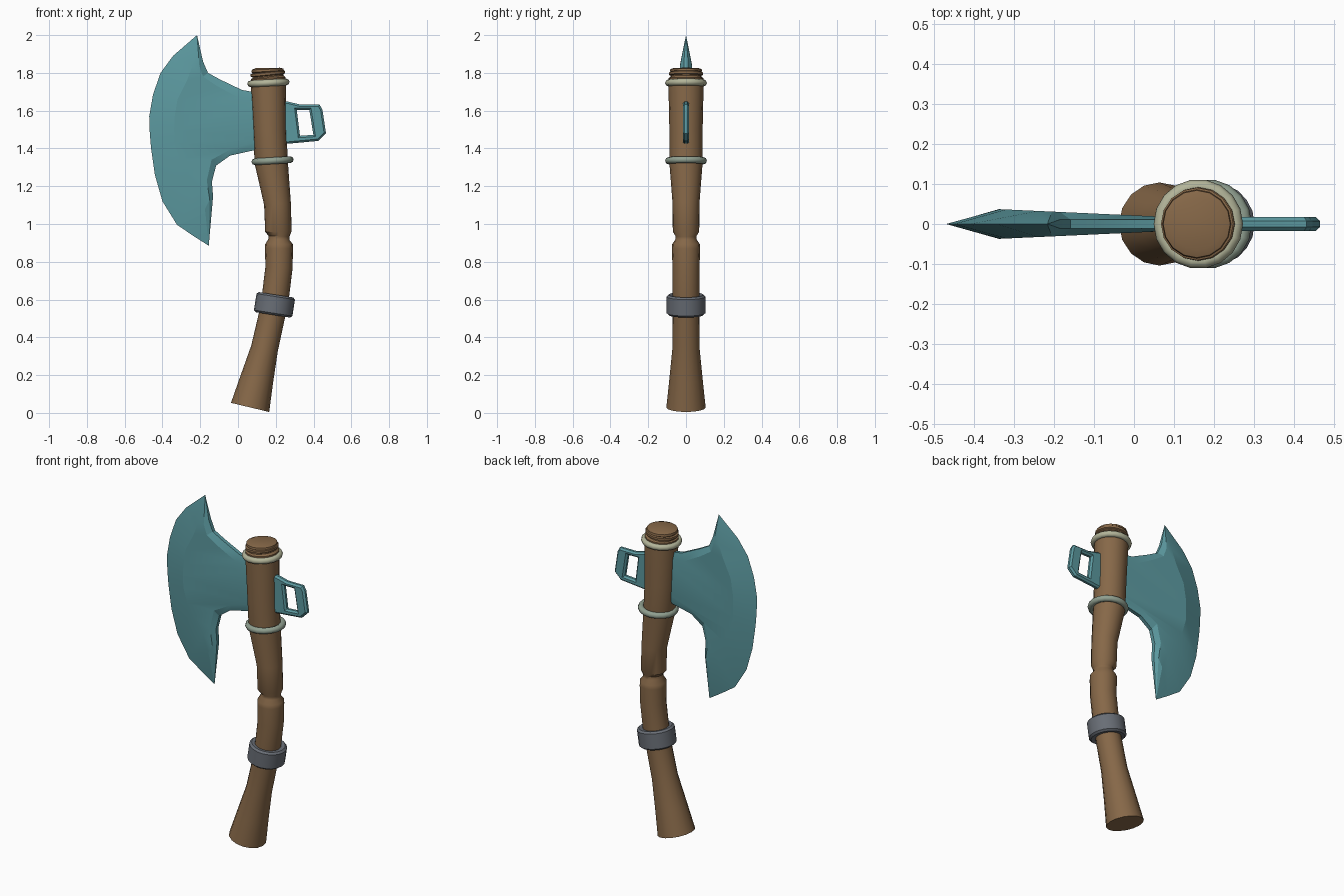
import bpy, bmesh, math

if "Cube" in bpy.data.objects:
    bpy.data.objects.remove(bpy.data.objects["Cube"])


def material(name, rgb):
    m = bpy.data.materials.new(name)
    m.diffuse_color = (*rgb, 1)
    m.use_nodes = True
    m.node_tree.nodes["Principled BSDF"].inputs["Base Color"].default_value = m.diffuse_color
    return m


WOOD = material("brown_wood", (0.24, 0.138, 0.065))
TEAL = material("teal_metal", (0.105, 0.315, 0.345))
CREAM = material("cream_cord", (0.45, 0.46, 0.32))
SAGE = material("sage_cord", (0.28, 0.35, 0.28))
IRON = material("grey_iron", (0.14, 0.155, 0.18))


def finish(ob, mat, angle):
    ob.data.materials.clear()
    ob.data.materials.append(mat)
    bpy.ops.object.select_all(action='DESELECT')
    bpy.context.view_layer.objects.active = ob
    ob.select_set(True)
    bpy.ops.object.shade_smooth_by_angle(angle=math.radians(angle))


def add_mesh(name, bm, mat, angle=35):
    bmesh.ops.recalc_face_normals(bm, faces=bm.faces)
    me = bpy.data.meshes.new(name)
    bm.to_mesh(me)
    bm.free()
    ob = bpy.data.objects.new(name, me)
    bpy.context.collection.objects.link(ob)
    finish(ob, mat, angle)
    return ob


def tube(name, stations, mat, sides=16, angle=35):
    """Skin circles given as (x, z, radius, tilt) and cap both ends."""
    bm = bmesh.new()
    loops = []
    for x, z, r, t in stations:
        loop = []
        for i in range(sides):
            a = 2 * math.pi * i / sides
            u = r * math.cos(a)
            loop.append(bm.verts.new((x + u * math.cos(t), r * math.sin(a), z - u * math.sin(t))))
        loops.append(loop)
    for lo, hi in zip(loops, loops[1:]):
        for i in range(sides):
            j = (i + 1) % sides
            bm.faces.new((lo[i], lo[j], hi[j], hi[i]))
    bm.faces.new(loops[0])
    bm.faces.new(loops[-1])
    return add_mesh(name, bm, mat, angle)


# Curved wooden handle with a notch in the middle and a cracked top
tube("handle", [
    (0.064, 0.029, 0.104, 0.235), (0.10, 0.18, 0.088, 0.23), (0.14, 0.34, 0.072, 0.21),
    (0.185, 0.54, 0.070, 0.18), (0.200, 0.63, 0.072, 0.14), (0.217, 0.77, 0.072, 0.06),
    (0.217, 0.87, 0.074, 0.0), (0.217, 0.893, 0.073, 0.0), (0.217, 0.918, 0.056, 0.05),
    (0.217, 0.935, 0.055, 0.05), (0.214, 0.960, 0.070, -0.04), (0.209, 1.107, 0.071, -0.08),
    (0.176, 1.325, 0.088, -0.07), (0.168, 1.50, 0.088, -0.05), (0.161, 1.727, 0.093, -0.05),
    (0.160, 1.772, 0.092, -0.05), (0.159, 1.779, 0.082, -0.1), (0.159, 1.785, 0.082, -0.1),
    (0.158, 1.789, 0.091, -0.1), (0.158, 1.802, 0.091, -0.1), (0.158, 1.805, 0.081, -0.1),
    (0.157, 1.808, 0.086, -0.06), (0.157, 1.819, 0.084, -0.04), (0.157, 1.826, 0.065, -0.02),
], WOOD)

# Iron band around the grip
bx, bz, bt = 0.193, 0.572, 0.155
tube("grip_band", [(bx + h * math.sin(bt), bz + h * math.cos(bt), r, bt)
                   for h, r in ((-0.05, 0.07), (-0.054, 0.092), (-0.044, 0.103),
                                (0.044, 0.103), (0.054, 0.092), (0.05, 0.07))], IRON, 20)

# Cord rings above and below the blade
for name, x, z, tilt, mat in (("upper_ring", 0.161, 1.747, -0.05, CREAM),
                              ("lower_ring", 0.183, 1.335, -0.06, SAGE)):
    bpy.ops.mesh.primitive_torus_add(major_radius=0.094, minor_radius=0.018, major_segments=18,
                                     minor_segments=8, location=(x, 0, z), rotation=(0, tilt, 0))
    ring = bpy.context.object
    ring.name = name
    finish(ring, mat, 60)

# Blade: cutting edge, thick ridge, inset line and rim, all from top tip to bottom tip
TOP, LOW = (-0.217, 2.0), (-0.155, 0.885)
edge = [TOP, (-.344, 1.89), (-.41, 1.80), (-.45, 1.685), (-.47, 1.57), (-.467, 1.48),
        (-.46, 1.40), (-.44, 1.26), (-.40, 1.12), (-.323, .996), (-.238, .938), LOW]
ridge = [TOP, (-.24, 1.84), (-.27, 1.76), (-.32, 1.66), (-.335, 1.57), (-.338, 1.50),
         (-.335, 1.43), (-.31, 1.34), (-.27, 1.27), (-.21, 1.18), (-.175, 1.08), LOW]
inset = [TOP, (-.205, 1.84), (-.185, 1.78), (-.11, 1.73), (.0, 1.67), (.15, 1.65),
         (.15, 1.45), (-.03, 1.40), (-.14, 1.34), (-.165, 1.23), (-.15, 1.13), LOW]
rim = [TOP, (-.185, 1.86), (-.159, 1.80), (-.095, 1.765), (.02, 1.71), (.15, 1.685),
       (.15, 1.405), (-.042, 1.362), (-.116, 1.309), (-.138, 1.224), (-.132, 1.145), LOW]


def thickness(x):
    return 0.037 - 0.046 * (x + 0.335)


bm = bmesh.new()


def column(points, side, depth):
    last = len(points) - 1
    return [bm.verts.new((x, 0 if i in (0, last) else side * depth(x), z))
            for i, (x, z) in enumerate(points)]


columns = [column(edge, 1, lambda x: 0)]
columns += [column(p, -1, d) for p, d in ((ridge, thickness), (inset, thickness), (rim, lambda x: 0.011))]
columns += [column(p, 1, d) for p, d in ((rim, lambda x: 0.011), (inset, thickness), (ridge, thickness))]
for k, a in enumerate(columns):
    b = columns[(k + 1) % len(columns)]
    for i in range(len(a) - 1):
        bm.faces.new((a[i], a[i + 1], b[i + 1], b[i]))
bmesh.ops.remove_doubles(bm, verts=bm.verts, dist=0.0005)
add_mesh("axe_blade", bm, TEAL, 15)

# Bevelled loop with a slot behind the handle
curve = bpy.data.curves.new("rear_loop", 'CURVE')
curve.dimensions = '2D'
curve.fill_mode = 'BOTH'
curve.extrude, curve.bevel_depth, curve.offset, curve.bevel_resolution = 0.007, 0.010, -0.010, 0
for outline in ([(.15, 1.43), (.265, 1.425), (.425, 1.44), (.466, 1.48), (.447, 1.605),
                 (.432, 1.632), (.33, 1.632), (.265, 1.648), (.15, 1.65)],
                [(.311, 1.603), (.378, 1.603), (.399, 1.472), (.328, 1.467)]):
    s = curve.splines.new('POLY')
    s.points.add(len(outline) - 1)
    for p, (x, z) in zip(s.points, outline):
        p.co = (x, z, 0, 1)
    s.use_cyclic_u = True
loop = bpy.data.objects.new("rear_loop", curve)
bpy.context.collection.objects.link(loop)
loop.rotation_euler.x = math.pi / 2
bpy.ops.object.select_all(action='DESELECT')
bpy.context.view_layer.objects.active = loop
loop.select_set(True)
bpy.ops.object.convert(target='MESH')
finish(bpy.context.object, TEAL, 20)
